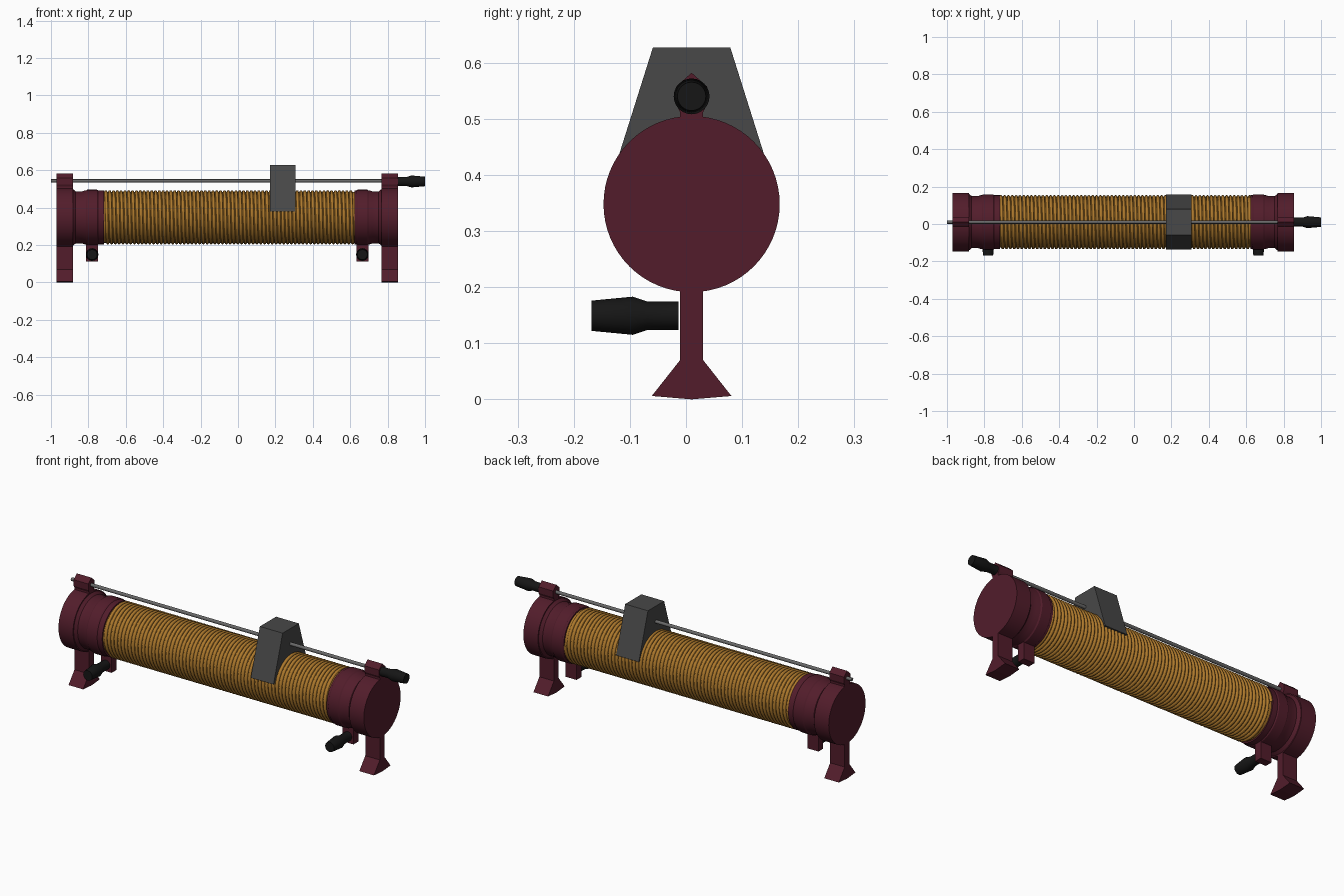
import bpy, bmesh, math
from mathutils import Vector

if "Cube" in bpy.data.objects:
    bpy.data.objects.remove(bpy.data.objects["Cube"])

CX, CY, CZ = -0.0575, 0.01, 0.348   # mirror plane and tube axis


def material(name, rgb):
    m = bpy.data.materials.new(name)
    m.diffuse_color = (*rgb, 1)
    m.use_nodes = True
    m.node_tree.nodes["Principled BSDF"].inputs["Base Color"].default_value = m.diffuse_color
    return m


MAROON = material("maroon", (0.085, 0.012, 0.024))
BLACK = material("black", (0.008, 0.008, 0.008))
COPPER = material("copper", (0.42, 0.19, 0.025))
STEEL = material("steel", (0.14, 0.14, 0.14))
DARK = material("dark_grey", (0.065, 0.065, 0.065))


def finish(name, bm, mat, smooth=True):
    bmesh.ops.recalc_face_normals(bm, faces=bm.faces)
    me = bpy.data.meshes.new(name)
    bm.to_mesh(me)
    bm.free()
    ob = bpy.data.objects.new(name, me)
    bpy.context.collection.objects.link(ob)
    me.materials.append(mat)
    if smooth:
        bpy.ops.object.select_all(action='DESELECT')
        ob.select_set(True)
        bpy.context.view_layer.objects.active = ob
        bpy.ops.object.shade_smooth_by_angle(angle=math.radians(30))
    return ob


def lathe(name, profile, origin, axis, mat, sides=48):
    """Capped solid of revolution; profile is (distance along axis, radius)."""
    bm = bmesh.new()
    axis = Vector(axis)
    u = Vector((0, 0, 1))
    v = axis.cross(u)
    rings = []
    for t, r in profile:
        rings.append([bm.verts.new(Vector(origin) + axis * t
                      + r * (u * math.cos(a) + v * math.sin(a)))
                      for a in (2 * math.pi * i / sides for i in range(sides))])
    for a, b in zip(rings, rings[1:]):
        for i in range(sides):
            j = (i + 1) % sides
            bm.faces.new((a[i], a[j], b[j], b[i]))
    bm.faces.new(rings[0])
    bm.faces.new(rings[-1])
    return finish(name, bm, mat)


def extrude_x(name, outline, x0, x1, mat):
    """Prism along x from a (y, z) outline, y measured from the tube axis."""
    bm = bmesh.new()
    face = bm.faces.new([bm.verts.new((x0, CY + y, z)) for y, z in outline])
    new = bmesh.ops.extrude_face_region(bm, geom=[face])["geom"]
    bmesh.ops.translate(bm, vec=(x1 - x0, 0, 0),
                        verts=[g for g in new if isinstance(g, bmesh.types.BMVert)])
    return finish(name, bm, mat, smooth=False)


def symmetric(half):
    return half + [(-y, z) for y, z in reversed(half) if y > 0]


GRIP = [(0, 0.025), (0.055, 0.025), (0.082, 0.034), (0.155, 0.027)]
FOOT = symmetric([(0, 0), (0.071, 0.006), (0.0205, 0.07), (0.0205, 0.25)])
LUG = symmetric([(0.0205, 0.45), (0.0205, 0.512), (0.027, 0.525), (0.027, 0.558), (0, 0.582)])
TAB = symmetric([(0.0205, 0.112), (0.0205, 0.25)])

# End supports, mirrored left and right
for side, s in (("left", -1), ("right", 1)):
    axis, o = (s, 0, 0), (CX, CY, CZ)
    a, b = CX + s * 0.825, CX + s * 0.912
    lathe(side + "_end_disc", [(0.825, 0.157), (0.912, 0.157)], o, axis, MAROON, 64)
    extrude_x(side + "_foot", FOOT, a, b, MAROON)
    extrude_x(side + "_rod_lug", LUG, a, b, MAROON)
    inner = 0.66 if s < 0 else 0.68
    lathe(side + "_collar", [(inner, 0.144), (0.762, 0.144), (0.776, 0.139),
          (0.81, 0.139), (0.828, 0.154)], o, axis, MAROON)
    # Clamp band, terminal tab and terminal grip
    lathe(side + "_clamp_band", [(0.69, 0.144), (0.696, 0.148), (0.749, 0.148), (0.755, 0.144)],
          o, axis, MAROON)
    extrude_x(side + "_terminal_tab", TAB, CX + s * 0.69, CX + s * 0.755, MAROON)
    lathe(side + "_terminal_grip", GRIP, (CX + s * 0.7225, -0.013, 0.149), (0, -1, 0), BLACK, 16)

# Tube core under the winding
lathe("tube_core", [(-0.72, 0.136), (0.64, 0.136)], (0, CY, CZ), (1, 0, 0), COPPER)

# Wire winding: a small circle screwed along the tube
TURNS, START, END = 65, -0.712, 0.618
bm = bmesh.new()
bmesh.ops.create_circle(bm, segments=8, radius=0.0085)
pitch = (END - START) / TURNS
bmesh.ops.translate(bm, vec=(0, 0.1365, 0), verts=bm.verts)
coil = finish("wire_winding", bm, COPPER, smooth=False)
coil.location = (START, CY, CZ)
mod = coil.modifiers.new("winding", 'SCREW')
mod.axis = 'X'
mod.screw_offset = pitch
mod.iterations = TURNS
mod.steps = mod.render_steps = 32
mod.use_normal_calculate = True
mod.use_smooth_shade = True

# Slide rod with end grip
lathe("slide_rod", [(-1.0, 0.009), (0.87, 0.009)], (0, CY, 0.543), (1, 0, 0), STEEL, 16)
lathe("rod_grip", [(t, r * 0.94) for t, r in GRIP], (0.845, CY, 0.54), (1, 0, 0), BLACK, 24)

# Sliding contact block
extrude_x("slider_block", symmetric([(0.147, 0.38), (0.069, 0.627)]), 0.172, 0.308, DARK)
